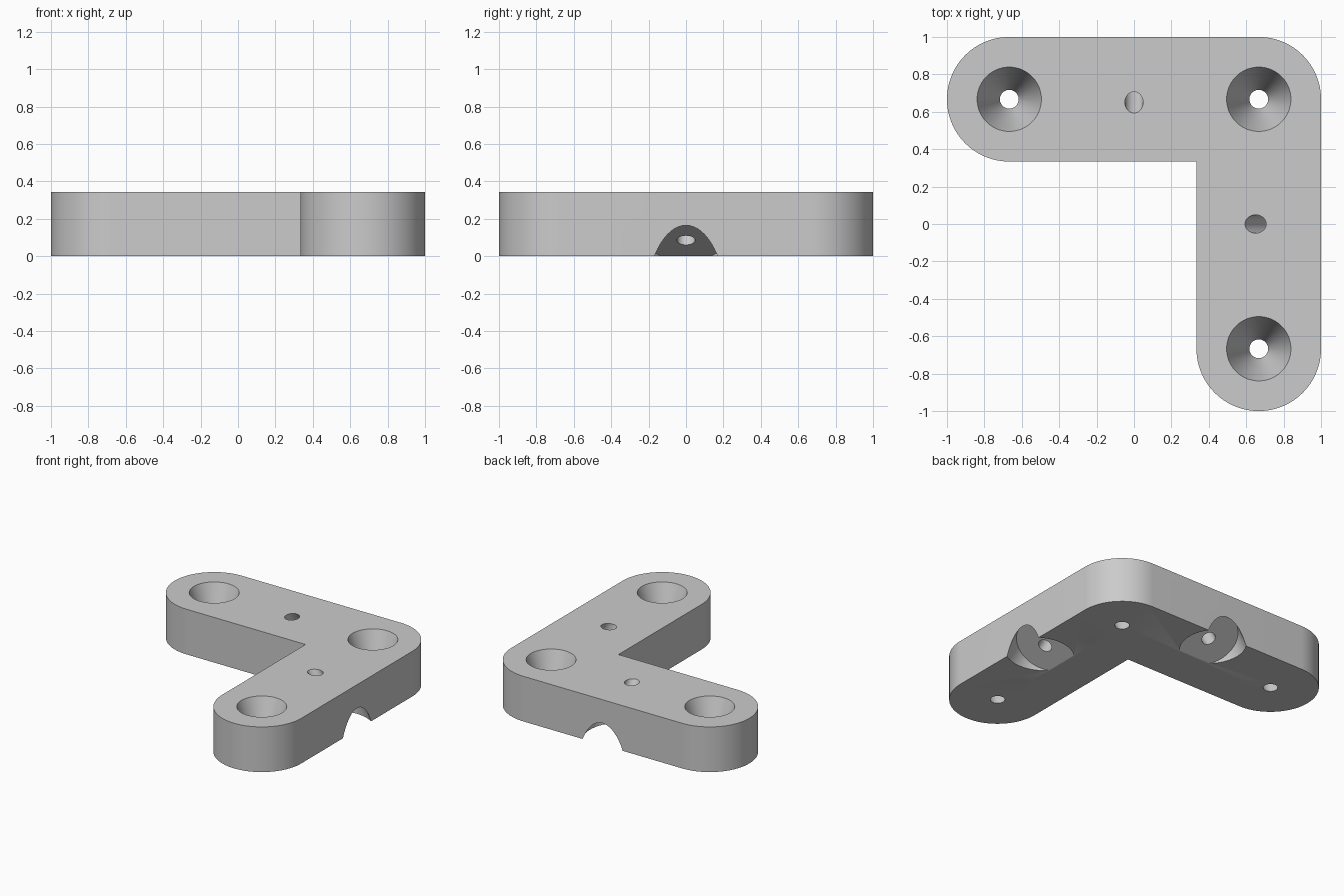
import bpy
import bmesh
from math import pi, cos, sin, radians
from mathutils import Vector

if "Cube" in bpy.data.objects:
    bpy.data.objects.remove(bpy.data.objects["Cube"], do_unlink=True)

HEIGHT = 0.343
RADIUS = 0.333          # half the arm width
C = 1 - RADIUS          # arm centre line

grey = bpy.data.materials.new("plain_grey")
grey.use_nodes = True
grey.diffuse_color = (0.6, 0.6, 0.6, 1)
grey.node_tree.nodes["Principled BSDF"].inputs["Base Color"].default_value = (0.6, 0.6, 0.6, 1)


def arc(cx, cy, start, end, steps):
    angles = [radians(start + (end - start) * i / steps) for i in range(steps + 1)]
    return [(cx + RADIUS * cos(a), cy + RADIUS * sin(a)) for a in angles]


# L-shaped body with rounded ends and outer corner
outline = arc(C, -C, 180, 360, 48) + arc(C, C, 0, 90, 24) + arc(-C, C, 90, 270, 48)
outline.append((C - RADIUS, C - RADIUS))
bm = bmesh.new()
base = bm.faces.new([bm.verts.new((x, y, 0)) for x, y in outline])
top = bmesh.ops.extrude_face_region(bm, geom=[base])["geom"]
bmesh.ops.translate(bm, vec=(0, 0, HEIGHT), verts=[v for v in top if isinstance(v, bmesh.types.BMVert)])
bmesh.ops.recalc_face_normals(bm, faces=bm.faces)
mesh = bpy.data.meshes.new("corner_bracket")
bm.to_mesh(mesh)
bm.free()
mesh.materials.append(grey)
bracket = bpy.data.objects.new("corner_bracket", mesh)
bpy.context.collection.objects.link(bracket)


def cut(start, direction, length, r_start, r_end):
    """Subtract a cone or cylinder that runs from start along direction."""
    bpy.ops.mesh.primitive_cone_add(
        vertices=64, radius1=r_start, radius2=r_end, depth=length,
        location=start + direction * length / 2,
        rotation=direction.to_track_quat('Z', 'Y').to_euler())
    cutter = bpy.context.object
    cutter.name = "hole_cutter"
    cutter.hide_render = True
    cutter.data.materials.append(grey)
    mod = bracket.modifiers.new("hole", 'BOOLEAN')
    mod.operation = 'DIFFERENCE'
    mod.solver = 'EXACT'
    mod.object = cutter
    bpy.context.view_layer.objects.active = bracket
    bpy.ops.object.modifier_apply(modifier=mod.name)
    bpy.data.objects.remove(cutter, do_unlink=True)


# Tapered screw holes at both ends and the corner
R_BOTTOM, R_TOP, EXTRA = 0.05, 0.172, 0.05
taper = (R_TOP - R_BOTTOM) / HEIGHT * EXTRA
for x, y in ((-C, C), (C, C), (C, -C)):
    cut(Vector((x, y, -EXTRA)), Vector((0, 0, 1)), HEIGHT + 2 * EXTRA,
        R_BOTTOM - taper, R_TOP + taper)

# Slanted holes with wide recesses, opening at the outer lower edge
for side in (Vector((1, 0, 0)), Vector((0, 1, 0))):
    axis = side * cos(pi / 3) - Vector((0, 0, sin(pi / 3)))
    exit_point = side * 0.65 + Vector((0, 0, HEIGHT))
    seat = exit_point + axis * 0.298
    cut(seat, axis, 0.7, 0.214, 0.214)
    cut(exit_point - axis * 0.1, axis, 0.5, 0.049, 0.049)

# Smooth curved walls, sharp edges
bpy.ops.object.select_all(action='DESELECT')
bracket.select_set(True)
bpy.context.view_layer.objects.active = bracket
bpy.ops.object.shade_smooth_by_angle(angle=radians(30))
